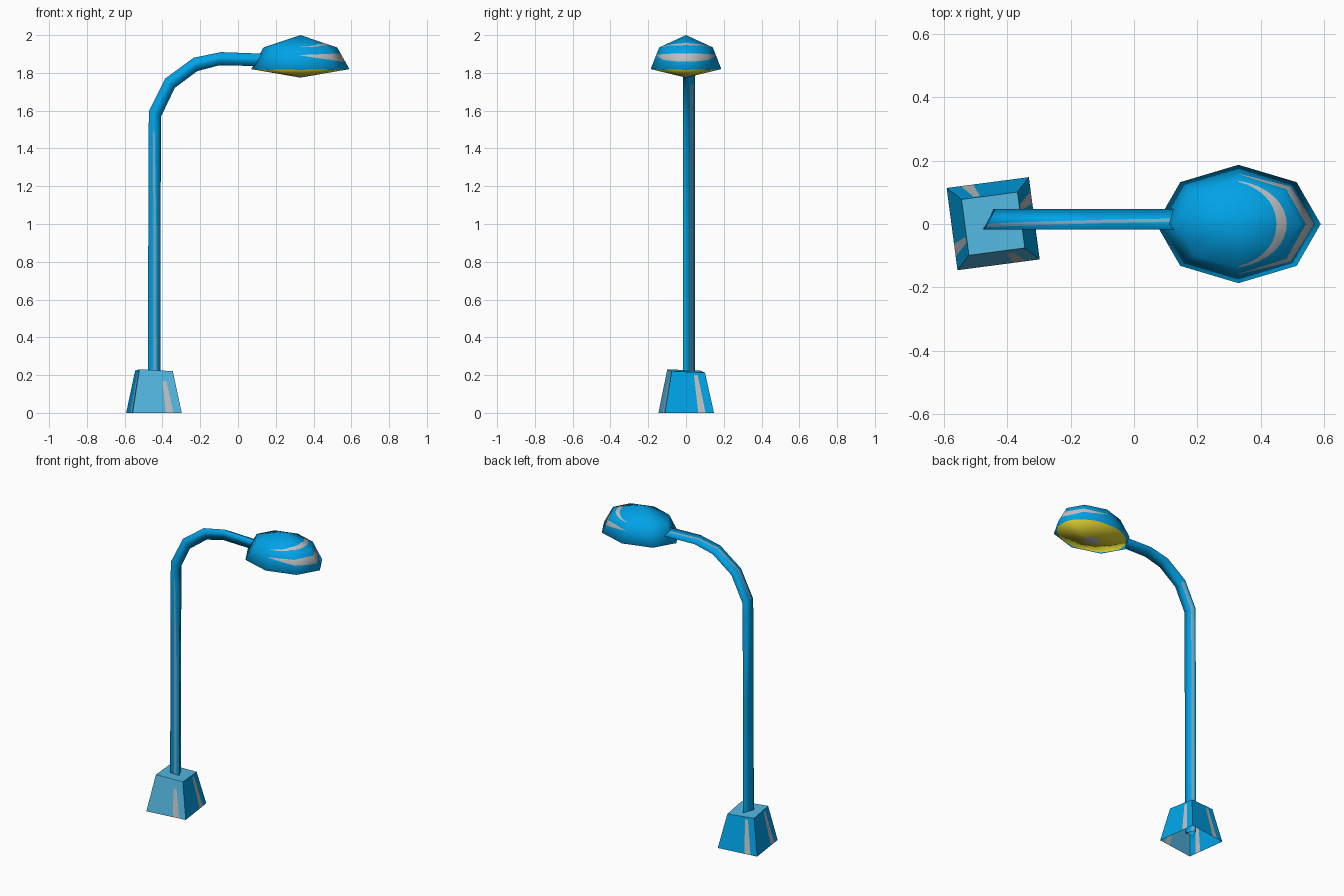
import bpy, bmesh, math
from mathutils import Vector

if "Cube" in bpy.data.objects:
    bpy.data.objects.remove(bpy.data.objects["Cube"])


def material(name, rgb):
    lin = [((c / 255 + 0.055) / 1.055) ** 2.4 if c > 10 else c / 255 / 12.92 for c in rgb]
    m = bpy.data.materials.new(name)
    m.diffuse_color = (*lin, 1)
    m.use_nodes = True
    m.node_tree.nodes["Principled BSDF"].inputs["Base Color"].default_value = m.diffuse_color
    return m


BLUE, PALE, GREY, YELLOW, MUTED = range(5)
MATS = [material("blue_paint", (0, 163, 232)), material("pale_blue_paint", (84, 184, 226)),
        material("grey_scuffs", (190, 192, 194)), material("yellow_lens", (216, 204, 46)),
        material("muted_blue_scuffs", (118, 172, 200))]


def finish(name, verts, faces, mats, normals=None):
    me = bpy.data.meshes.new(name)
    me.from_pydata(verts, [], faces)
    for m in MATS:
        me.materials.append(m)
    for p, m in zip(me.polygons, mats):
        p.material_index = m
        p.use_smooth = normals is not None
    bm = bmesh.new()
    bm.from_mesh(me)
    bmesh.ops.recalc_face_normals(bm, faces=bm.faces)
    bm.to_mesh(me)
    bm.free()
    if normals:
        me.normals_split_custom_set_from_vertices([n.normalized() for n in normals])
    ob = bpy.data.objects.new(name, me)
    bpy.context.collection.objects.link(ob)
    return ob


def loft(name, rings, rule, normals):
    """Skin closed rings (a ring of one point is a tip); rule(row, column) gives the colour."""
    verts, starts, faces, mats = [], [], [], []
    for r in rings:
        starts.append(len(verts))
        verts += r
    n = max(len(r) for r in rings)
    for k in range(len(rings) - 1):
        for i in range(n):
            idx = []
            for row, col in ((k, i), (k, i + 1), (k + 1, i + 1), (k + 1, i)):
                v = starts[row] + col % len(rings[row])
                if v not in idx:
                    idx.append(v)
            faces.append(idx)
            mats.append(rule(k, i))
    return finish(name, verts, faces, mats, normals)


# --- base: twisted open-bottomed block, one scuff per side ---
def base_point(side, f, h):
    half = 0.131 + (0.089 - 0.131) * h
    a = math.radians(7.5) + side * math.pi / 2
    u, v = (2 * f - 1) * half, -half
    x, y = u * math.cos(a) - v * math.sin(a), u * math.sin(a) + v * math.cos(a)
    return Vector((x - 0.445, y + 0.001, h * (0.222 - 0.05 * x - 0.05 * y)))


verts, faces, mats = [], [], []
cols = [(0, 0, 0), (0.68, 0.66, 0.65), (0.83, 0.77, 0.74), (1, 1, 1)]
for side in range(4):
    top_of_scuff = 0.75 if side == 0 else 0.93
    s = len(verts)
    for h, j in ((0, 0), (top_of_scuff, 1), (1, 2)):
        verts += [base_point(side, c[j], h) for c in cols]
    for r in range(2):
        for c in range(3):
            a = s + r * 4 + c
            faces.append((a, a + 1, a + 5, a + 4))
            mats.append(GREY if r == 0 and c == 1 else PALE if side == 0 else BLUE)
s = len(verts)
verts += [base_point(side, 0, 1) for side in range(4)]
faces.append((s, s + 1, s + 2, s + 3))
mats.append(PALE)
base = finish("base", verts, faces, mats)
bm = bmesh.new()
bm.from_mesh(base.data)
bmesh.ops.remove_doubles(bm, verts=bm.verts, dist=0.0005)
bmesh.ops.recalc_face_normals(bm, faces=bm.faces)
bm.to_mesh(base.data)
bm.free()

# --- pole: three-sided tube bending into the arm (outer x, z, inner x, z) ---
path = [(-0.477, 0.05, -0.412, 0.05), (-0.475, 0.95, -0.410, 0.95), (-0.474, 1.5, -0.408, 1.48),
        (-0.470, 1.60, -0.407, 1.57), (-0.385, 1.77, -0.335, 1.72), (-0.235, 1.88, -0.215, 1.81),
        (-0.09, 1.91, -0.10, 1.84), (0.18, 1.90, 0.18, 1.835)]
front_scuff = [(0.46, 0.74), (0.42, 0.66), (0.36, 0.5)] + [(0.4, 0.6)] * 5
rings, normals = [], []
for k, (ox, oz, ix, iz) in enumerate(path):
    A, C = Vector((ox, -0.017, oz)), Vector((ix, -0.017, iz))
    B = (A + C) / 2 + Vector((0, 0.064, 0))
    mid = (A + B + C) / 3
    top = 0.9 - 0.07 * max(0, k - 3)
    ring = []
    for p, q, t0, t1 in ((A, C, *front_scuff[k]), (C, B, 0.6, 0.88), (B, A, top - 0.17, top)):
        ring += [p, p.lerp(q, t0), p.lerp(q, t1)]
    rings.append(ring)
    normals += [p - mid for p in ring]


def pole_rule(row, col):
    scuff = (col == 1 and row < 2) or (col == 4 and row < 4) or (col == 7 and row > 2)
    return MUTED if scuff else BLUE


loft("pole_and_arm", rings, pole_rule, normals)

# --- lamp head: eight-sided, cuts for two crescent scuffs on the outer end ---
N, CX = 32, 0.33


def head_ring(rx, ry, z):
    corner = [Vector((CX + rx * math.cos(k * math.pi / 4), ry * math.sin(k * math.pi / 4), z))
              for k in range(8)]
    return [corner[k].lerp(corner[(k + 1) % 8], j / 4) for k in range(8) for j in range(4)]


rim, shoulder = head_ring(0.26, 0.187, 1.82), head_ring(0.195, 0.142, 1.935)
tip = Vector((CX, 0, 2.0))
# flat[i]: how far a flat side sits inside the true ellipse
flat = [math.hypot((p.x - CX) / 0.26, p.y / 0.187) for p in rim]
fwd = [max(0.0, (p.x - CX) / 0.26 / f) for p, f in zip(rim, flat)]
out = [Vector(((p.x - CX) / 0.26, 1.35 * p.y / 0.187, 0)).normalized() for p in rim]
UP = Vector((0, 0, 1))
rim_normal = [o - UP * 0.3 for o in out]
shoulder_normal = [o * 0.7 + UP * 0.7 for o in out]
rings, normals = [rim], list(rim_normal)
for sgn in (-1, 1):
    t = [0.64 - 0.11 * c + sgn * (0.01 + 0.18 * c) for c in fwd]
    rings.append([rim[i].lerp(shoulder[i], t[i]) for i in range(N)])
    normals += [rim_normal[i].lerp(shoulder_normal[i], t[i]) for i in range(N)]
rings.append(shoulder)
normals += shoulder_normal
for cap, sgn in ((0.99, 1), (0.97, -1)):
    t = [min(cap, (0.95 - 0.25 * c + sgn * (0.01 + 0.075 * c)) / f) for c, f in zip(fwd, flat)]
    rings.append([tip.lerp(shoulder[i], t[i]) for i in range(N)])
    normals += [UP.lerp(shoulder_normal[i], t[i]) for i in range(N)]
rings.append([tip])
normals.append(UP)
loft("lamp_head", rings,
     lambda row, col: GREY if row in (1, 4) and (col < 8 or col >= 24) else BLUE, normals)

# --- lens: shallow cone under the head, blue lip and a grey oval centre spot ---
low = Vector((CX, 0, 1.775))
rings, normals = [], []
for size in (None, 0.89, 0.2):
    t = [1 if size is None else size / f for f in flat]
    rings.append([low.lerp(rim[i], t[i]) for i in range(N)])
    normals += [(-UP).lerp(rim_normal[i], t[i]) for i in range(N)]
rings.append([low])
normals.append(-UP)
loft("lens", rings, lambda row, col: (BLUE, YELLOW, GREY)[row], normals)
